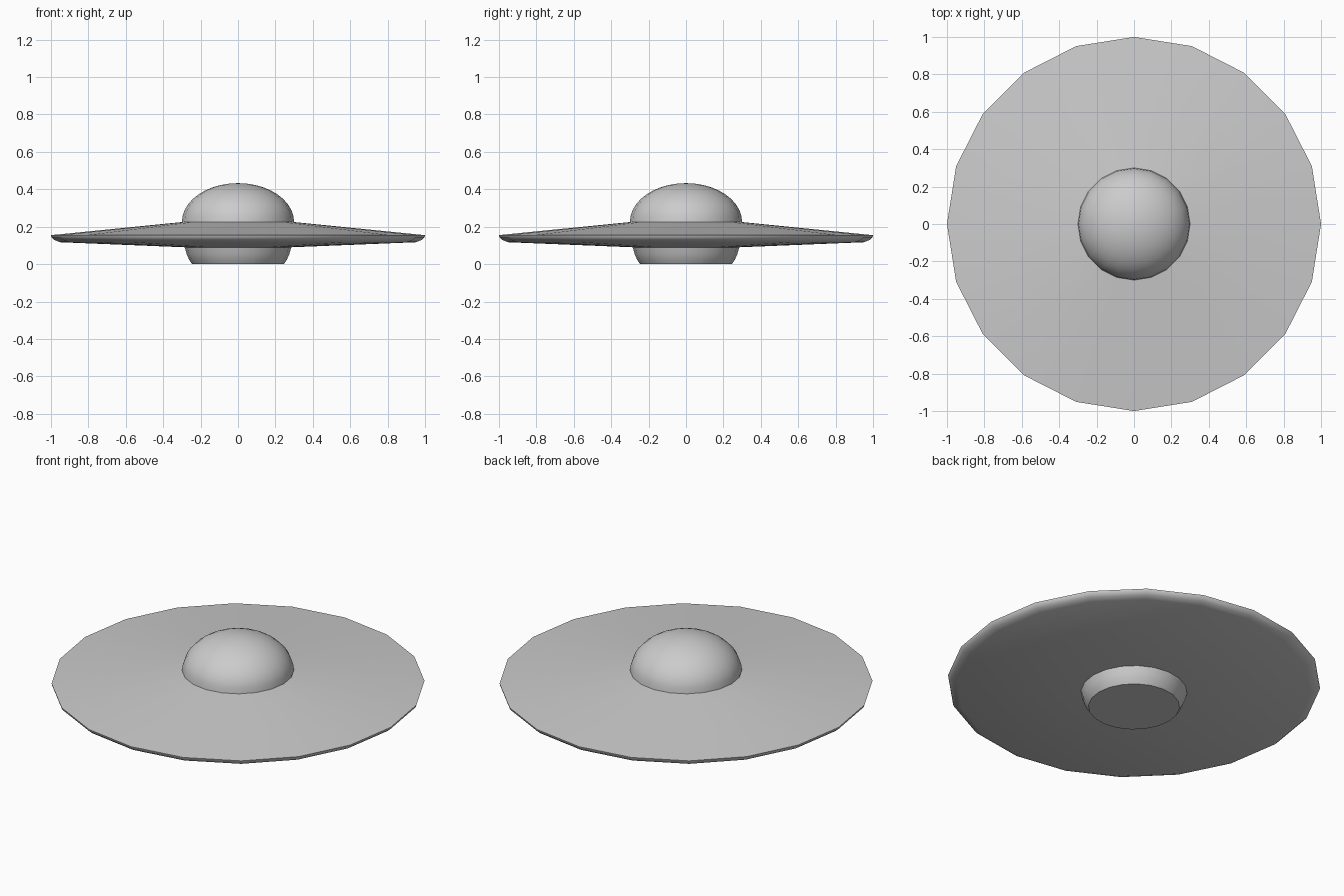
import bpy, bmesh, math

if "Cube" in bpy.data.objects:
    bpy.data.objects.remove(bpy.data.objects["Cube"])

SIDES = 20


def lathe(name, profile, angle):
    """Revolve (radius, z) points around the z axis; radius 0 makes a pole."""
    bm = bmesh.new()
    verts = [bm.verts.new((r, 0, z)) for r, z in profile]
    edges = [bm.edges.new(pair) for pair in zip(verts, verts[1:])]
    bmesh.ops.spin(bm, geom=verts + edges, cent=(0, 0, 0), axis=(0, 0, 1),
                   angle=math.tau, steps=SIDES, use_merge=False)
    bmesh.ops.remove_doubles(bm, verts=bm.verts[:], dist=1e-4)
    bmesh.ops.recalc_face_normals(bm, faces=bm.faces[:])
    # Open shells: make sure the faces point outward
    if sum(f.normal.dot(f.calc_center_median() - C) for f in bm.faces) < 0:
        bmesh.ops.reverse_faces(bm, faces=bm.faces[:])
    mesh = bpy.data.meshes.new(name)
    bm.to_mesh(mesh)
    bm.free()
    obj = bpy.data.objects.new(name, mesh)
    bpy.context.collection.objects.link(obj)
    bpy.ops.object.select_all(action='DESELECT')
    obj.select_set(True)
    bpy.context.view_layer.objects.active = obj
    bpy.ops.object.shade_smooth_by_angle(angle=math.radians(angle))
    return obj


from mathutils import Vector
C = Vector((0, 0, 0.15))

# Wide thin saucer with a rounded lower rim
lathe("saucer_disc", [(0.30, 0.225), (1.0, 0.155), (0.997, 0.143),
                      (0.98, 0.128), (0.95, 0.117), (0.285, 0.09)], 35)

# Squashed half-sphere cabin on top
dome = [(0.30 * math.cos(a), 0.225 + 0.208 * math.sin(a))
        for a in (math.pi / 2 * i / 10 for i in range(10))]
lathe("dome", dome + [(0, 0.433)], 40)

# Slightly bulging foot with a flat base
lathe("base_foot", [(0.285, 0.09), (0.275, 0.055), (0.262, 0.025),
                    (0.245, 0.0), (0.0, 0.0)], 35)
